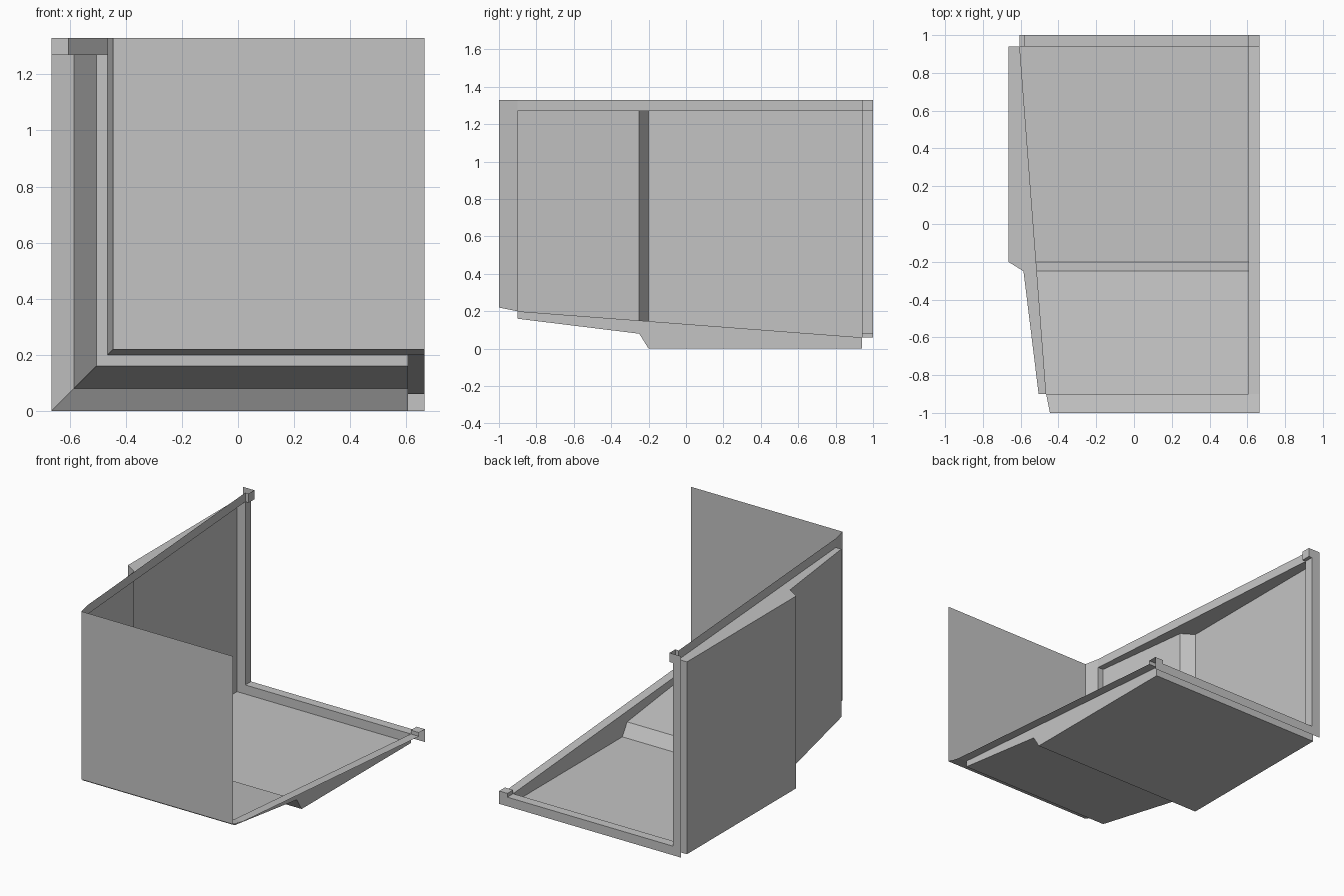
import bpy, bmesh

cube = bpy.data.objects.get("Cube")
if cube:
    bpy.data.objects.remove(cube, do_unlink=True)

HALF = 0.665          # half width; the corner fills a square of twice this
FULL = 2 * HALF       # open edges
RIM = 1.27            # where the rim strip begins

grey = bpy.data.materials.new("light_grey")
grey.use_nodes = True
COLOUR = (0.55, 0.55, 0.55, 1)
grey.diffuse_color = COLOUR
grey.node_tree.nodes["Principled BSDF"].inputs["Base Color"].default_value = COLOUR


def make(name, faces):
    """Thin sheet object from a list of corner loops."""
    bm = bmesh.new()
    for loop in faces:
        bm.faces.new([bm.verts.new(p) for p in loop])
    bmesh.ops.remove_doubles(bm, verts=bm.verts, dist=0.0001)
    mesh = bpy.data.meshes.new(name)
    bm.to_mesh(mesh)
    bm.free()
    mesh.materials.append(grey)
    obj = bpy.data.objects.new(name, mesh)
    bpy.context.collection.objects.link(obj)


def place(side, y, depth, along):
    """Side wall and floor are the same shape mirrored across the diagonal."""
    if side == "wall":
        return (depth - HALF, y, along)
    return (along - HALF, y, depth)


def oriented(side, loop):
    pts = [place(side, *p) for p in loop]
    return pts[::-1] if side == "wall" else pts


def strip(side, profile, end, start=None):
    """Sweep a (y, depth) profile; without a start it is mitred at the corner."""
    out = []
    for (ya, da), (yb, db) in zip(profile, profile[1:]):
        sa, sb = (da, db) if start is None else (start, start)
        out.append(oriented(side, [(ya, da, sa), (yb, db, sb), (yb, db, end), (ya, da, end)]))
    return out


def cap(side, profile):
    return [oriented(side, [(y, d, RIM) for y, d in profile])]


# Profiles, front to back
lip = [(-1, 0.22), (-0.9, 0.2)]
bulge = [(-0.9, 0.2), (-0.9, 0.16), (-0.25, 0.08), (-0.2, 0), (0.94, 0), (0.94, 0.06)]
back_edge = [(0.94, 0.06), (1, 0.06)]
flange = [(1, 0.06), (1, 0)]
tab = [(0.94, 0.06), (0.94, 0.085), (1, 0.085), (1, 0.06)]

for side in ("wall", "floor"):
    make(side + "_panel", strip(side, lip + bulge[1:] + back_edge[1:], RIM))
    make(side + "_bulge_cap", cap(side, bulge))
    make(side + "_rim", strip(side, lip + [bulge[-1]], FULL, RIM))
    make(side + "_back_flange", strip(side, flange, FULL))
    make(side + "_corner_tab", strip(side, tab, FULL, RIM) + cap(side, tab))

# Flat front panel
low = lip[0][1]
make("front_panel", [[(low - HALF, -1, low), (HALF, -1, low),
                      (HALF, -1, FULL), (low - HALF, -1, FULL)]])
